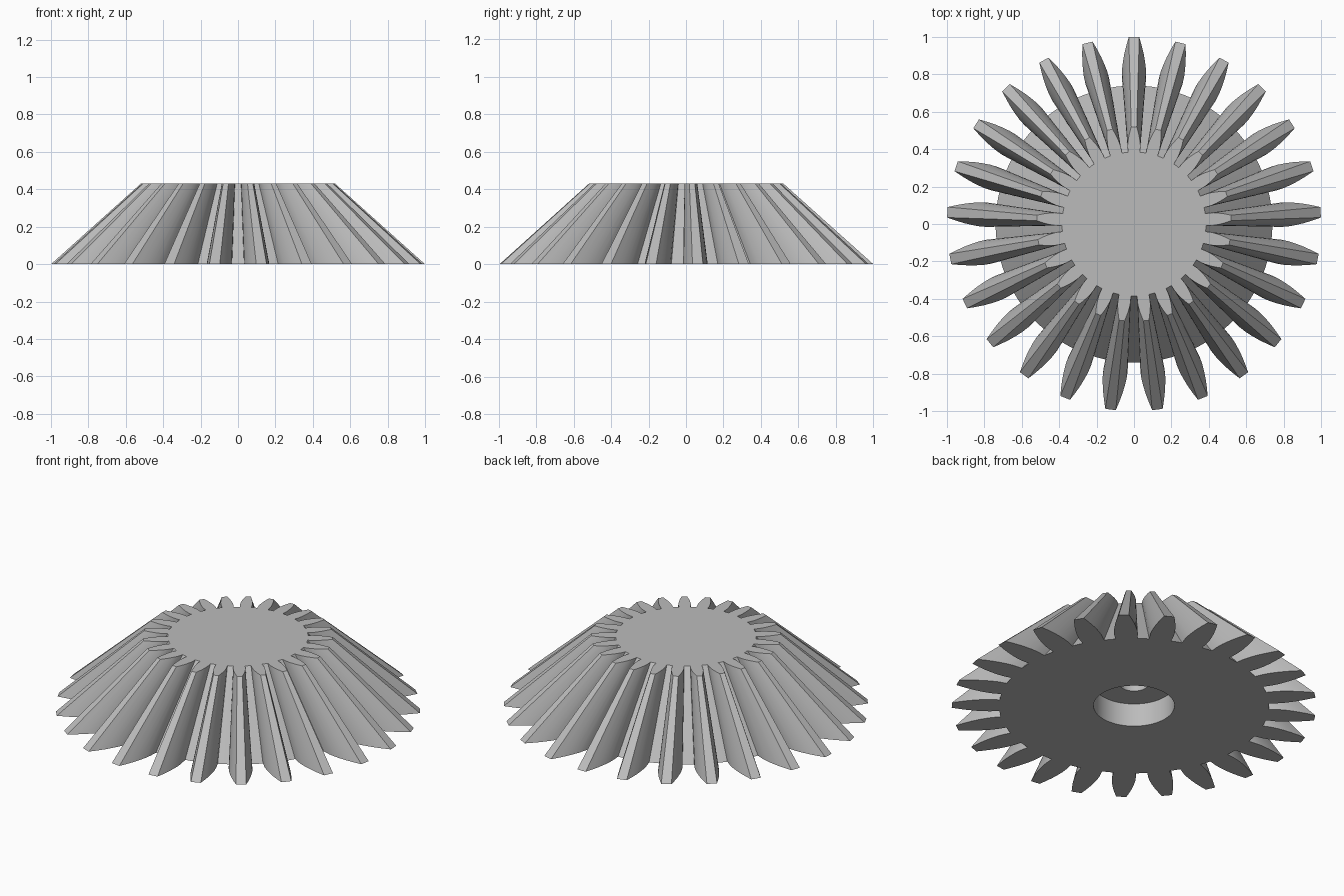
import bpy
import bmesh
import math

cube = bpy.data.objects.get("Cube")
if cube:
    bpy.data.objects.remove(cube, do_unlink=True)

TEETH = 25
HEIGHT = 0.43
TAPER = 0.52          # size of the small end relative to the large end
ROOT = 0.74
# One flank of a tooth at the large end: (radius, half width)
FLANK = [(ROOT, 0.061), (0.79, 0.065), (0.83, 0.064), (0.87, 0.059),
         (0.91, 0.052), (0.955, 0.041), (1.0, 0.028)]

steel = bpy.data.materials.new("plain grey")
steel.use_nodes = True
GREY = (0.5, 0.5, 0.5, 1.0)
steel.diffuse_color = GREY
steel.node_tree.nodes["Principled BSDF"].inputs["Base Color"].default_value = GREY


def gear_outline():
    """Large end outline, counter-clockwise, with a tooth pointing to +y."""
    points = []
    pitch = math.tau / TEETH
    half_root = math.asin(FLANK[0][1] / ROOT)
    for i in range(TEETH):
        centre = math.pi / 2 + i * pitch
        tooth = [(r, -w) for r, w in FLANK] + [(r, w) for r, w in reversed(FLANK)]
        for r, w in tooth:
            a = centre + math.asin(w / r)
            points.append((r * math.cos(a), r * math.sin(a)))
        # Middle of the root arc between two teeth
        a = centre + pitch / 2
        points.append((ROOT * math.cos(a), ROOT * math.sin(a)))
    return points


def circle(radius, count=64):
    return [(radius * math.cos(math.tau * i / count),
             radius * math.sin(math.tau * i / count)) for i in range(count)]


def ring(bm, points, z, scale=1.0):
    verts = [bm.verts.new((x * scale, y * scale, z)) for x, y in points]
    edges = [bm.edges.new((v, verts[(i + 1) % len(verts)])) for i, v in enumerate(verts)]
    return verts, edges


def wall(bm, low, high):
    for i in range(len(low)):
        j = (i + 1) % len(low)
        bm.faces.new((low[i], low[j], high[j], high[i]))


bm = bmesh.new()

# Tapered toothed body
outline = gear_outline()
base, base_edges = ring(bm, outline, 0)
top, _ = ring(bm, outline, HEIGHT, TAPER)
wall(bm, base, top)
bm.faces.new(top)

# Stepped blind bore in the underside
mouth, mouth_edges = ring(bm, circle(0.222), 0)
step, step_edges = ring(bm, circle(0.222), 0.14)
pilot, pilot_edges = ring(bm, circle(0.08), 0.14)
end, _ = ring(bm, circle(0.08), 0.36)
wall(bm, mouth, step)
wall(bm, step, pilot)
wall(bm, pilot, end)
bm.faces.new(end)

# Flat underside around the bore
bmesh.ops.triangle_fill(bm, use_beauty=True, edges=base_edges + mouth_edges)
bmesh.ops.recalc_face_normals(bm, faces=bm.faces[:])

mesh = bpy.data.meshes.new("bevel_gear")
bm.to_mesh(mesh)
bm.free()
mesh.materials.append(steel)
gear = bpy.data.objects.new("bevel_gear", mesh)
bpy.context.collection.objects.link(gear)

bpy.ops.object.select_all(action="DESELECT")
gear.select_set(True)
bpy.context.view_layer.objects.active = gear
bpy.ops.object.shade_smooth_by_angle(angle=math.radians(25))
